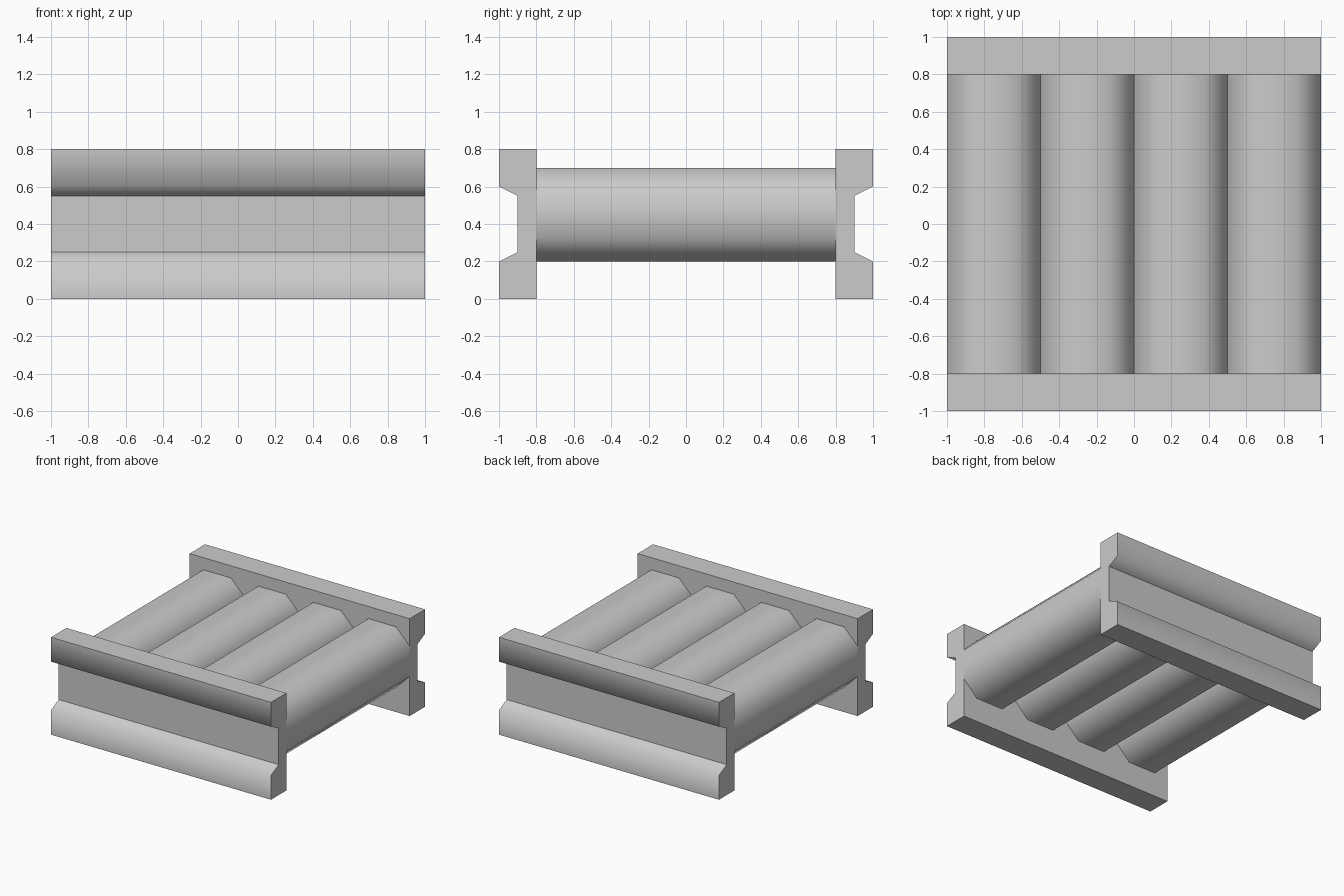
import bpy, bmesh
from mathutils import Vector

if "Cube" in bpy.data.objects:
    bpy.data.objects.remove(bpy.data.objects["Cube"])


def extrude_profile(name, points, smooth_ids, to_world, length, location):
    """Closed 2D profile swept along an axis, centred; smooth_ids are rounded-shaded corners."""
    bm = bmesh.new()
    a, b = [[bm.verts.new(to_world(u, v, s * length / 2)) for u, v in points] for s in (-1, 1)]
    n = len(points)
    bm.faces.new(a)
    bm.faces.new(b[::-1])
    for i in range(n):
        j = (i + 1) % n
        bm.faces.new((a[j], a[i], b[i], b[j]))
    bmesh.ops.recalc_face_normals(bm, faces=bm.faces)
    for f in bm.faces:
        f.smooth = True
    soft = {frozenset((a[i], b[i])) for i in smooth_ids}
    for e in bm.edges:
        e.smooth = frozenset(e.verts) in soft
    mesh = bpy.data.meshes.new(name)
    bm.to_mesh(mesh)
    bm.free()
    obj = bpy.data.objects.new(name, mesh)
    obj.location = location
    bpy.context.collection.objects.link(obj)
    return obj


# Side rails: channel section (outward distance, height) running along x
rail = [(0.8, 0), (1, 0), (1, 0.2), (0.9, 0.25), (0.9, 0.55), (1, 0.6), (1, 0.8), (0.8, 0.8)]
for name, side in (("front_rail", -1), ("back_rail", 1)):
    extrude_profile(name, rail, (2, 5), lambda u, v, t: Vector((t, side * u, v)), 2.0, (0, 0, 0))

# Rollers: eight-sided bars running along y between the rails
R, C = 0.25, 0.125
section = [(C, R), (R, C), (R, -C), (C, -R), (-C, -R), (-R, -C), (-R, C), (-C, R)]
for i in range(4):
    extrude_profile(f"roller_{i + 1}", section, range(8), lambda u, v, t: Vector((u, t, v)),
                    1.6, (-0.75 + 0.5 * i, 0, 0.45))
